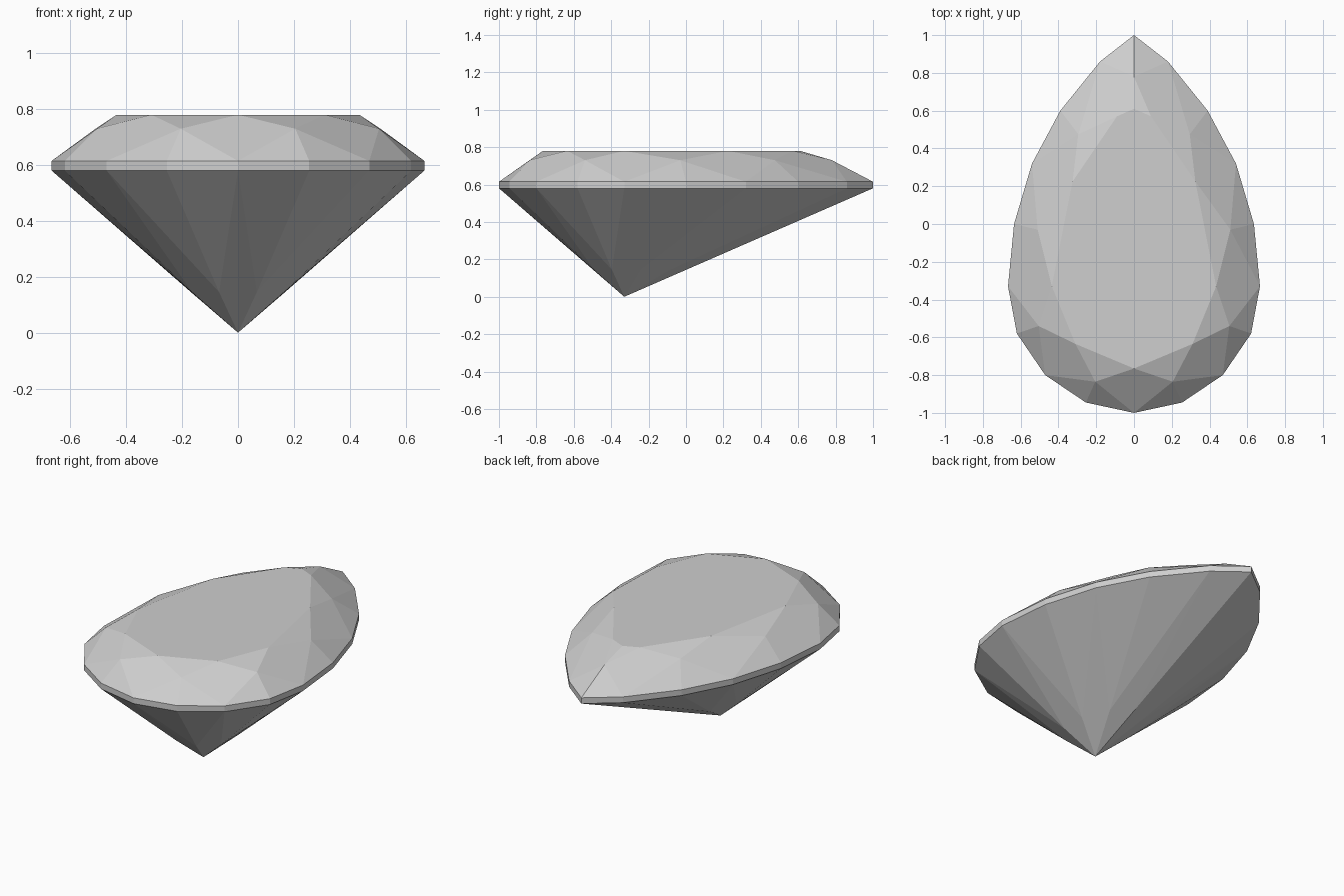
import bpy
import bmesh
from mathutils import Vector

cube = bpy.data.objects.get("Cube")
if cube:
    bpy.data.objects.remove(cube)

# One pale grey stone colour
stone = bpy.data.materials.new("pale grey stone")
stone.use_nodes = True
stone.diffuse_color = (0.62, 0.62, 0.62, 1)
stone.node_tree.nodes["Principled BSDF"].inputs["Base Color"].default_value = stone.diffuse_color

LOW, HIGH, STAR, TOP = 0.58, 0.615, 0.73, 0.78
INSIDE = Vector((0, -0.2, 0.59))
culet = Vector((0, -0.33, 0.0))

# Half outlines, from the rounded front round to the pointed back
outline = [(0, -1), (0.255, -0.945), (0.47, -0.8), (0.62, -0.58), (0.667, -0.33),
           (0.635, 0), (0.54, 0.32), (0.39, 0.6), (0.18, 0.86), (0, 1)]
star_outline = [(0.205, -0.835), (0.505, -0.54), (0.51, -0.03), (0.295, 0.475), (0, 0.78)]
table_outline = [(0, -0.765), (0.31, -0.635), (0.435, -0.33), (0.325, 0.225),
                 (0.09, 0.57), (0, 0.61)]


def at_height(points, z):
    return [Vector((x, y, z)) for x, y in points]


girdle_low, girdle_high = at_height(outline, LOW), at_height(outline, HIGH)
star, table = at_height(star_outline, STAR), at_height(table_outline, TOP)

# Corners of the lower facets, a short way up from the culet
lower = []
for g in girdle_low[1::2]:
    p = culet.lerp(g, 0.25)
    spread = 1.06 if g.x > 0 else 1.0
    lower.append(Vector((p.x * spread, culet.y + (p.y - culet.y) * spread, p.z)))


def half_part(name, faces):
    """Build the left half from facets facing outward, then mirror it."""
    bm = bmesh.new()
    for points in faces:
        face = bm.faces.new([bm.verts.new(p) for p in points])
        face.normal_update()
        if face.normal.dot(face.calc_center_median() - INSIDE) < 0:
            face.normal_flip()
    bmesh.ops.remove_doubles(bm, verts=bm.verts, dist=0.0005)
    mesh = bpy.data.meshes.new(name)
    bm.to_mesh(mesh)
    bm.free()
    mesh.materials.append(stone)
    obj = bpy.data.objects.new(name, mesh)
    bpy.context.collection.objects.link(obj)
    mirror = obj.modifiers.new("mirror", "MIRROR")
    mirror.use_clip = True


# Flat top
half_part("table", [table])

# Crown: star triangles, kites and upper girdle triangles
crown = []
for i, s in enumerate(star):
    a, b, c = girdle_high[2 * i], girdle_high[2 * i + 1], None
    crown.append([table[i], s, table[i + 1]])
    crown.append([s, a, b])
    if i + 1 < len(star):
        c = girdle_high[2 * i + 2]
        crown.append([s, b, c])
        crown.append([table[i + 1], s, c, star[i + 1]])
crown.append([table[0], star[0], girdle_high[0]])
half_part("crown", crown)

# Thin band round the widest line
half_part("girdle", [[girdle_low[i], girdle_low[i + 1], girdle_high[i + 1], girdle_high[i]]
                     for i in range(len(outline) - 1)])

# Pavilion: long facets to the culet, with lower girdle triangles between
pavilion = [[culet, lower[0], girdle_low[0]]]
for i, p in enumerate(lower):
    a, b = girdle_low[2 * i], girdle_low[2 * i + 1]
    pavilion.append([p, a, b])
    if i + 1 < len(lower):
        c = girdle_low[2 * i + 2]
        pavilion.append([p, b, c])
        pavilion.append([culet, p, c, lower[i + 1]])
half_part("pavilion", pavilion)
